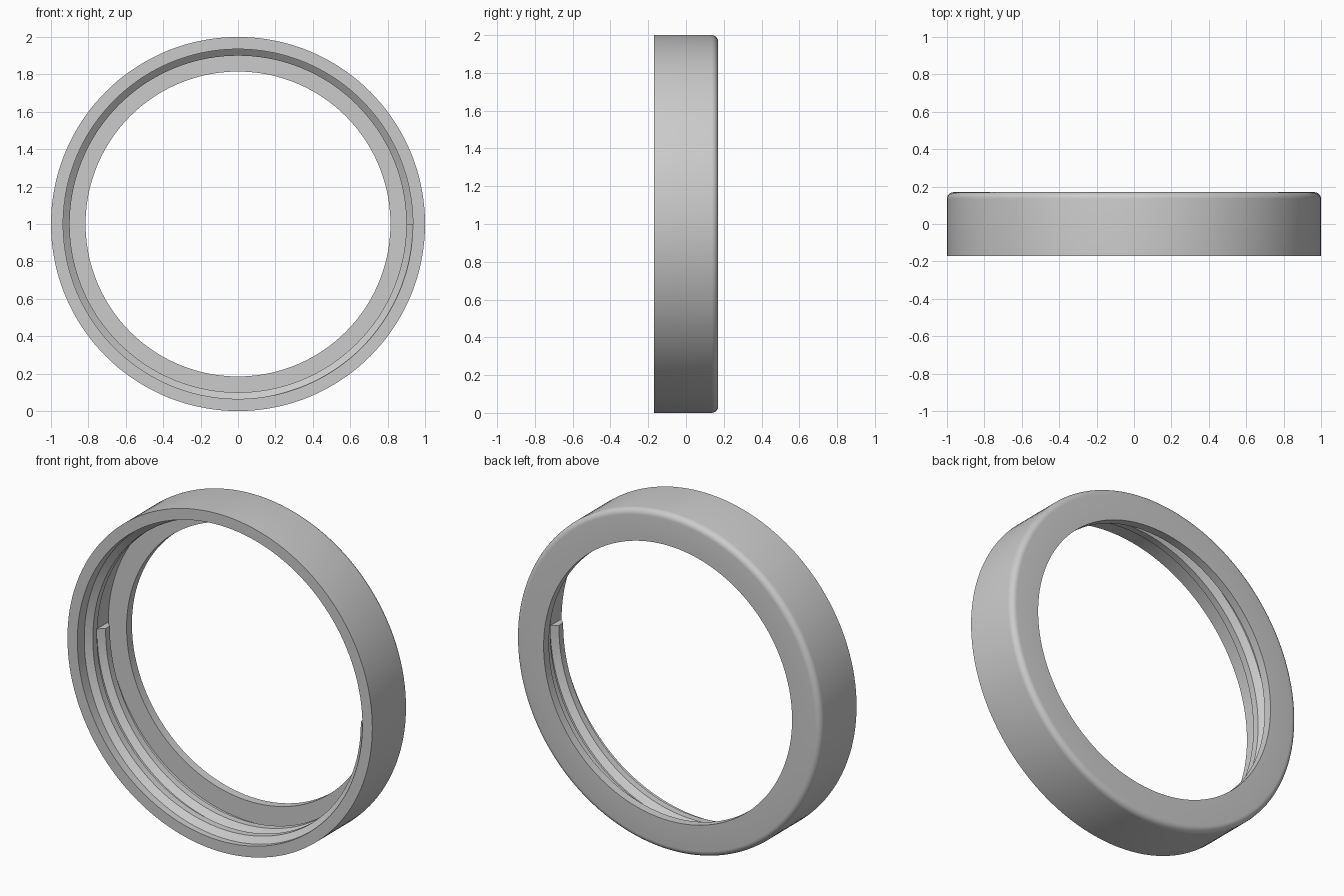
import bpy, bmesh, math

old = bpy.data.objects.get("Cube")
if old:
    bpy.data.objects.remove(old, do_unlink=True)

SEGMENTS = 144
HALF = 0.17            # half depth of the ring
BORE = 0.935           # inside radius of the threaded wall
CREST = 0.90           # inside radius of the thread
HOLE = 0.815           # opening in the back lip
LIP = 0.05             # lip thickness
FILLET = 0.035

grey = bpy.data.materials.new("plain grey")
grey.use_nodes = True
grey.diffuse_color = (0.6, 0.6, 0.6, 1)
grey.node_tree.nodes["Principled BSDF"].inputs["Base Color"].default_value = (0.6, 0.6, 0.6, 1)


def sweep(name, profile, turns, pitch, closed):
    """Turn a closed (radius, y) profile clockwise about the y axis, advancing by pitch."""
    bm = bmesh.new()
    steps = round(SEGMENTS * turns)
    rings = []
    for i in range(steps if closed else steps + 1):
        a = -2 * math.pi * i / SEGMENTS
        shift = pitch * i / SEGMENTS
        rings.append([bm.verts.new((r * math.cos(a), y + shift, 1 + r * math.sin(a)))
                      for r, y in profile])
    n = len(profile)
    for i in range(steps):
        here, there = rings[i], rings[(i + 1) % len(rings)]
        for k in range(n):
            j = (k + 1) % n
            bm.faces.new((here[k], here[j], there[j], there[k]))
    if not closed:
        bm.faces.new(rings[0])
        bm.faces.new(rings[-1])
    bmesh.ops.recalc_face_normals(bm, faces=bm.faces)
    mesh = bpy.data.meshes.new(name)
    bm.to_mesh(mesh)
    bm.free()
    mesh.materials.append(grey)
    obj = bpy.data.objects.new(name, mesh)
    bpy.context.collection.objects.link(obj)
    bpy.ops.object.select_all(action="DESELECT")
    obj.select_set(True)
    bpy.context.view_layer.objects.active = obj
    bpy.ops.object.shade_smooth_by_angle(angle=math.radians(25))
    return obj


# Ring wall with a rounded back edge and an inward lip
fillet = [(1 - FILLET + FILLET * math.cos(t), HALF - FILLET + FILLET * math.sin(t))
          for t in (math.pi / 2 * k / 6 for k in range(7))]
body = [(BORE, -HALF), (1, -HALF)] + fillet + [
    (HOLE, HALF), (HOLE, HALF - LIP), (BORE, HALF - LIP)]
sweep("ring_body", body, 1, 0, True)

# Internal screw thread, starting at the front on the left side
root, start = BORE + 0.005, -HALF + 0.005
thread = [(root, start), (BORE, start), (CREST, start + 0.03),
          (CREST, start + 0.07), (BORE, start + 0.1), (root, start + 0.1)]
sweep("screw_thread", thread, 1.5, 0.12, False)
